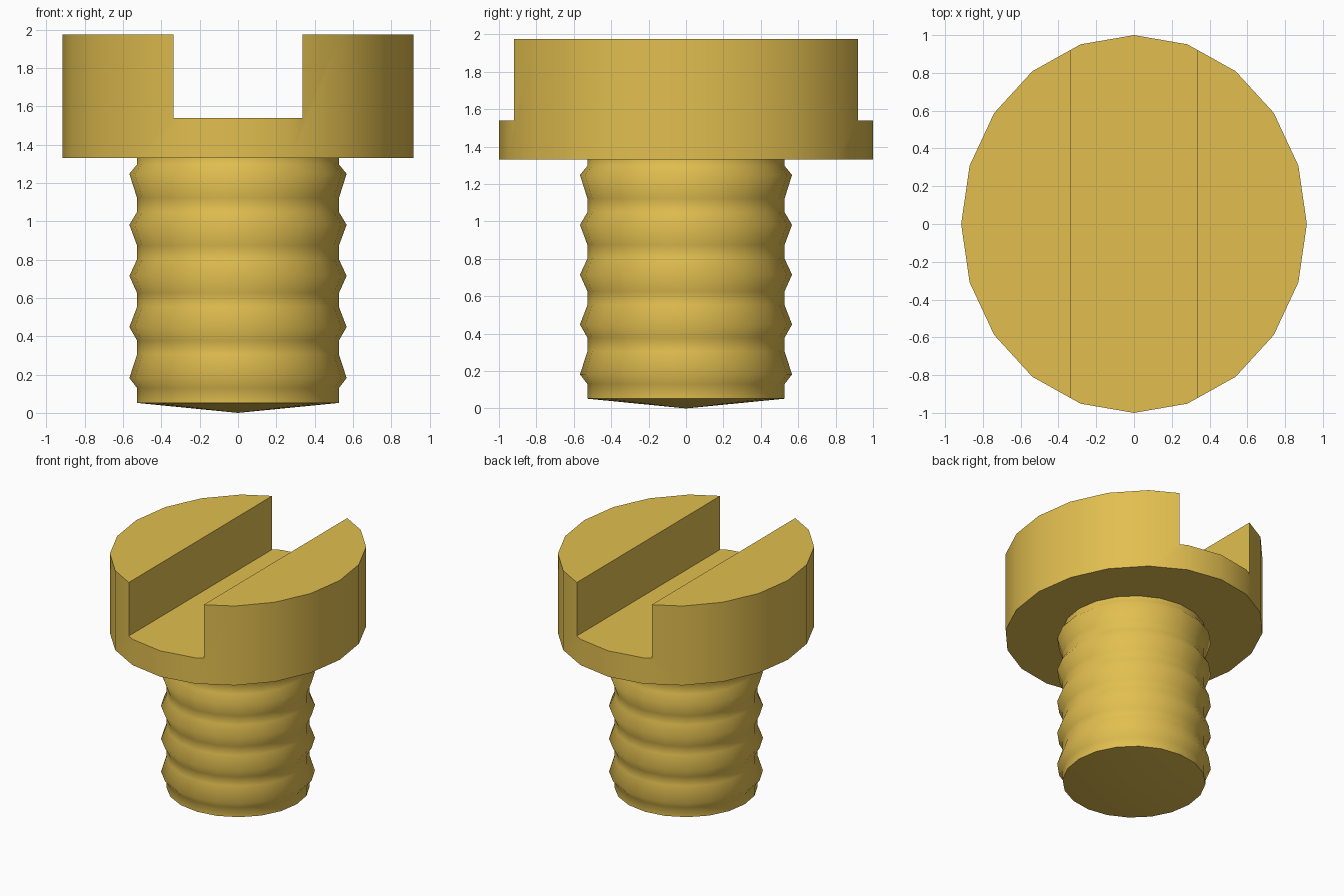
import bpy, bmesh
from math import sin, cos, tau, radians

if "Cube" in bpy.data.objects:
    bpy.data.objects.remove(bpy.data.objects["Cube"])

SIDES = 20

brass = bpy.data.materials.new("brass")
brass.diffuse_color = (0.76, 0.52, 0.08, 1)
brass.use_nodes = True
brass.node_tree.nodes["Principled BSDF"].inputs["Base Color"].default_value = brass.diffuse_color


def lathe(name, profile, sx=1.0):
    """Revolve (radius, z) pairs about z; radius 0 makes a pole."""
    bm = bmesh.new()
    rings = []
    for r, z in profile:
        n = SIDES if r else 1
        rings.append([bm.verts.new((sx * r * sin(tau * i / SIDES), r * cos(tau * i / SIDES), z))
                      for i in range(n)])
    for a, b in zip(rings, rings[1:]):
        for i in range(SIDES):
            j = (i + 1) % SIDES
            loop = [a[i % len(a)], a[j % len(a)], b[j % len(b)], b[i % len(b)]]
            bm.faces.new(list(dict.fromkeys(loop)))
    # Close any open end with a flat cap
    for ring in (rings[0], rings[-1]):
        if len(ring) > 1:
            bm.faces.new(ring)
    bmesh.ops.recalc_face_normals(bm, faces=bm.faces)
    mesh = bpy.data.meshes.new(name)
    bm.to_mesh(mesh)
    bm.free()
    obj = bpy.data.objects.new(name, mesh)
    bpy.context.collection.objects.link(obj)
    mesh.materials.append(brass)
    return obj


def smooth(obj, angle):
    bpy.ops.object.select_all(action='DESELECT')
    obj.select_set(True)
    bpy.context.view_layer.objects.active = obj
    bpy.ops.object.shade_smooth_by_angle(angle=radians(angle))


# Threaded shaft: shallow pointed tip, then five ridges
profile = [(0, 0), (0.527, 0.052)]
for i in range(5):
    low = 0.13 + 0.248 * i
    profile += [(0.527, low), (0.567, 0.182 + 0.2665 * i), (0.527, min(low + 0.175, 1.297))]
profile.append((0.527, 1.34))
shaft = lathe("threaded_shaft", profile)
smooth(shaft, 60)

# Slightly oval head
head = lathe("slotted_head", [(1, 1.33), (1, 1.975)], sx=0.915)

# Screwdriver slot cut through the head
bpy.ops.mesh.primitive_cube_add(size=1, location=(0, 0, 2.04))
cutter = bpy.context.object
cutter.name = "slot_cutter"
cutter.scale = (0.674, 3, 1)
cutter.hide_render = True
cut = head.modifiers.new("slot", 'BOOLEAN')
cut.operation = 'DIFFERENCE'
cut.solver = 'EXACT'
cut.object = cutter
bpy.ops.object.select_all(action='DESELECT')
head.select_set(True)
bpy.context.view_layer.objects.active = head
bpy.ops.object.modifier_apply(modifier="slot")
bpy.data.objects.remove(cutter)
smooth(head, 30)
